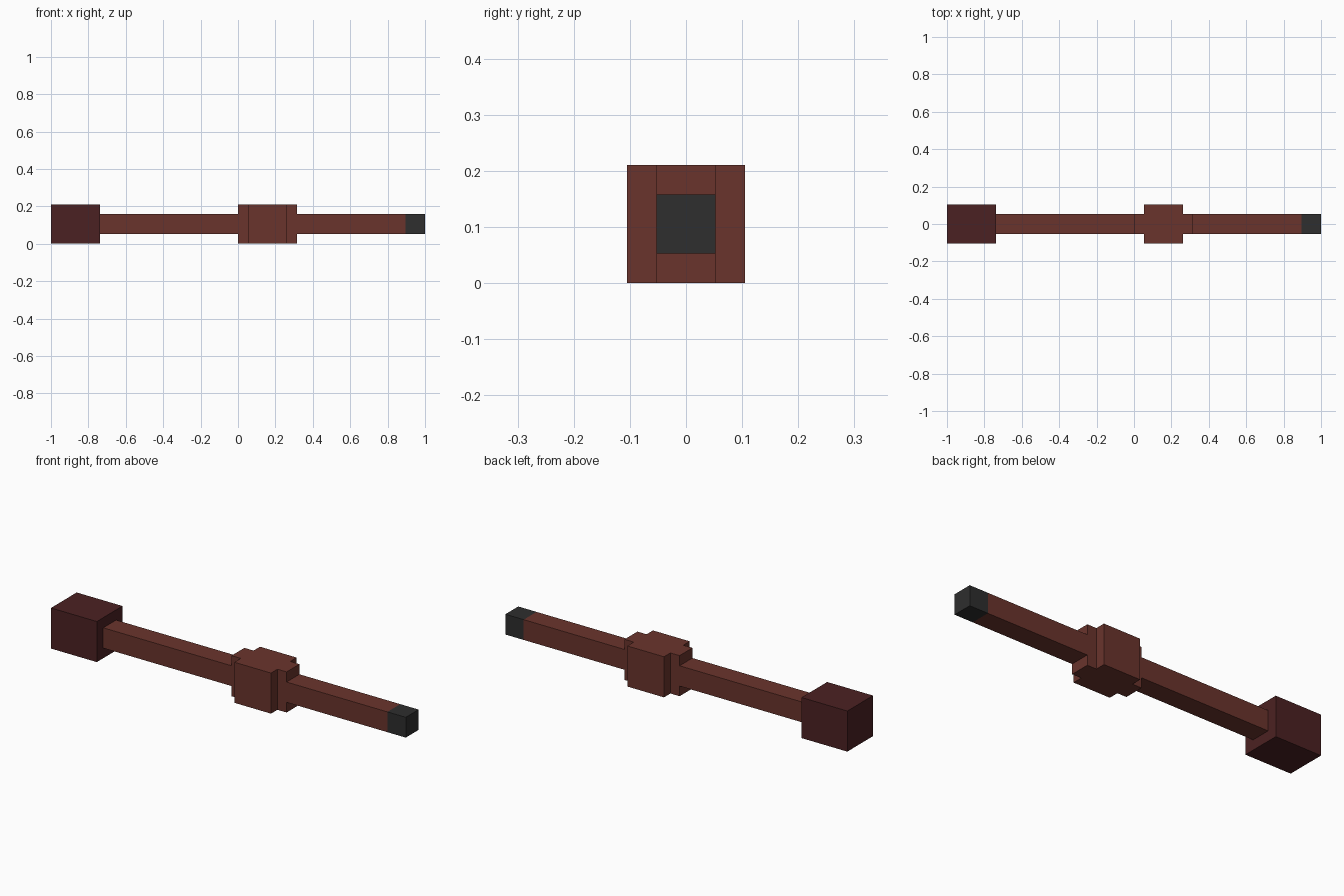
import bpy
import bmesh

cube = bpy.data.objects.get("Cube")
if cube:
    bpy.data.objects.remove(cube, do_unlink=True)

U = 2 / 38      # block unit: the whole length is 38 units
MID = 2 * U     # height of the long axis


def material(name, srgb):
    lin = [((c / 255 + 0.055) / 1.055) ** 2.4 for c in srgb]
    mat = bpy.data.materials.new(name)
    mat.use_nodes = True
    mat.diffuse_color = (*lin, 1)
    bsdf = next(n for n in mat.node_tree.nodes if n.type == 'BSDF_PRINCIPLED')
    bsdf.inputs["Base Color"].default_value = (*lin, 1)
    bsdf.inputs["Roughness"].default_value = 0.9
    return mat


def prism(name, outline, z0, z1, mat):
    """Extrude an outline of (x, y) points, in units, from z0 to z1."""
    bm = bmesh.new()
    base = bm.faces.new([bm.verts.new((x * U, y * U, MID + z0 * U)) for x, y in outline])
    ext = bmesh.ops.extrude_face_region(bm, geom=[base])
    top = [v for v in ext["geom"] if isinstance(v, bmesh.types.BMVert)]
    bmesh.ops.translate(bm, verts=top, vec=(0, 0, (z1 - z0) * U))
    bmesh.ops.recalc_face_normals(bm, faces=bm.faces)
    mesh = bpy.data.meshes.new(name)
    bm.to_mesh(mesh)
    bm.free()
    mesh.materials.append(mat)
    obj = bpy.data.objects.new(name, mesh)
    bpy.context.collection.objects.link(obj)
    return obj


def bar(name, x0, x1, half, mat):
    """Square bar along x, centred on the long axis."""
    return prism(name, [(x0, -half), (x1, -half), (x1, half), (x0, half)], -half, half, mat)


wood = material("red brown wood", (106, 52, 44))
dark = material("dark maroon", (75, 33, 34))
black = material("charcoal", (46, 46, 46))

# Heavy end block, long shaft and dark tip
bar("end_block", -19, -14, 2, dark)
bar("shaft", -14, 17, 1, wood)
bar("tip", 17, 19, 1, black)

# Cross-shaped collar around the shaft
cross = [(0, -1), (1, -1), (1, -2), (5, -2), (5, -1), (6, -1),
         (6, 1), (5, 1), (5, 2), (1, 2), (1, 1), (0, 1)]
prism("collar", cross, -2, 2, wood)
